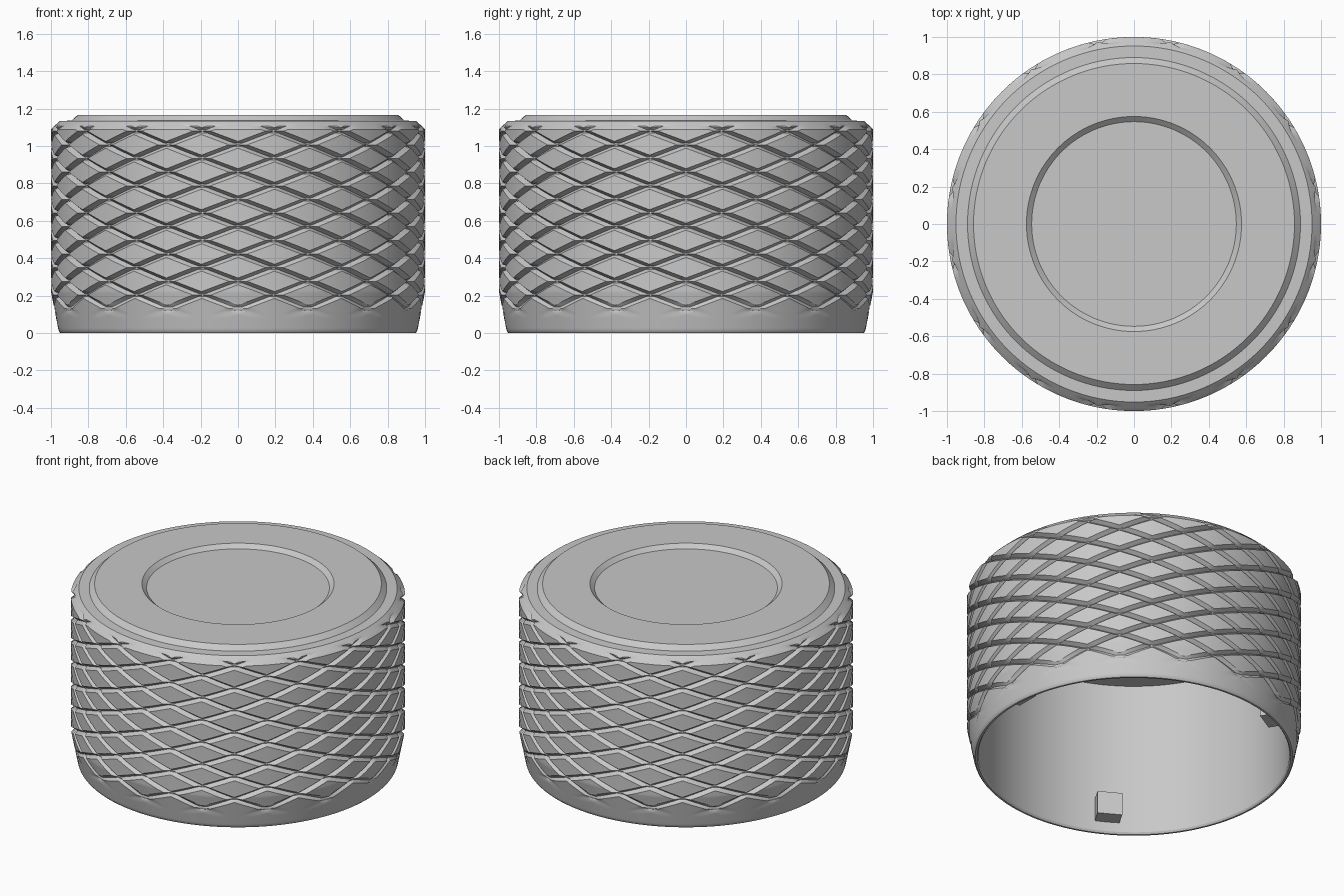
import bpy, bmesh, math
from mathutils import Matrix

cube = bpy.data.objects.get("Cube")
if cube:
    bpy.data.objects.remove(cube, do_unlink=True)

# One grey material
grey = bpy.data.materials.new("plain_grey")
grey.use_nodes = True
colour = (0.58, 0.58, 0.58, 1)
grey.diffuse_color = colour
bsdf = grey.node_tree.nodes["Principled BSDF"]
bsdf.inputs["Base Color"].default_value = colour
bsdf.inputs["Roughness"].default_value = 0.6

STARTS = 16           # grooves in each winding direction
CELL = 8              # lattice steps between crossings
SIDES = STARTS * CELL
PITCH = 0.146         # height between crossings in one column
STEP = PITCH / (2 * CELL)
CROSS_Z = 0.13        # lowest crossing
FLOOR = 0.974         # radius at the bottom of the grooves
OUTLINE = [(0.0, 0.957), (0.22, 1.0), (1.09, 1.0), (1.14, 0.945)]


def outline_radius(z):
    for (z0, r0), (z1, r1) in zip(OUTLINE, OUTLINE[1:]):
        if z <= z1:
            return r0 + (r1 - r0) * (z - z0) / (z1 - z0)
    return OUTLINE[-1][1]


def add_ring(bm, z, radius_at, odd=0):
    ring = []
    for i in range(SIDES):
        t = 2 * i + odd
        a = math.pi * t / SIDES
        r = radius_at(t)
        ring.append(bm.verts.new((r * math.cos(a), r * math.sin(a), z)))
    return ring, odd


def bridge(bm, lower, upper):
    (p, podd), (q, qodd) = lower, upper
    for i in range(SIDES):
        j = (i + 1) % SIDES
        if podd == qodd:
            bm.faces.new((p[i], p[j], q[j], q[i]))
        elif qodd:
            bm.faces.new((p[i], p[j], q[i]))
            bm.faces.new((p[j], q[j], q[i]))
        else:
            bm.faces.new((p[i], p[j], q[j]))
            bm.faces.new((p[i], q[j], q[i]))


def finish(bm, name):
    bmesh.ops.recalc_face_normals(bm, faces=bm.faces)
    mesh = bpy.data.meshes.new(name)
    bm.to_mesh(mesh)
    bm.free()
    mesh.materials.append(grey)
    obj = bpy.data.objects.new(name, mesh)
    bpy.context.collection.objects.link(obj)
    return obj


# Knurled cap: inner wall, rim, grooved outside and stepped top in one skin
bm = bmesh.new()
rings = []
for r, z in [(0.93, 1.02), (0.93, 0.012), (0.938, 0), (0.95, 0), (0.957, 0.008)]:
    rings.append(add_ring(bm, z, lambda t, r=r: r))

for row in range(-12, 111):
    z = CROSS_Z + row * STEP
    outer = outline_radius(z)

    def grooved(t):
        on_line = ((row + t) // 2) % CELL == 0 or ((row - t) // 2) % CELL == 0
        return min(outer, FLOOR) if on_line else outer
    rings.append(add_ring(bm, z, grooved, row % 2))

for r, z in [(0.89, 1.135), (0.858, 1.165), (0.575, 1.165), (0.547, 1.14)]:
    rings.append(add_ring(bm, z, lambda t, r=r: r))

for a, b in zip(rings, rings[1:]):
    bridge(bm, a, b)
bm.faces.new(rings[0][0])
bm.faces.new(rings[-1][0])
cap = finish(bm, "knurled_cap")

bpy.ops.object.select_all(action="DESELECT")
cap.select_set(True)
bpy.context.view_layer.objects.active = cap
bpy.ops.object.shade_smooth_by_angle(angle=math.radians(25))

# Three locking lugs inside the rim
for n in range(3):
    bm = bmesh.new()
    place = (Matrix.Rotation(n * math.tau / 3, 4, "Z")
             @ Matrix.Translation((0.885, 0, 0.15))
             @ Matrix.Diagonal((0.11, 0.15, 0.15, 1)))
    bmesh.ops.create_cube(bm, size=1, matrix=place)
    finish(bm, "locking_lug_%d" % (n + 1))
